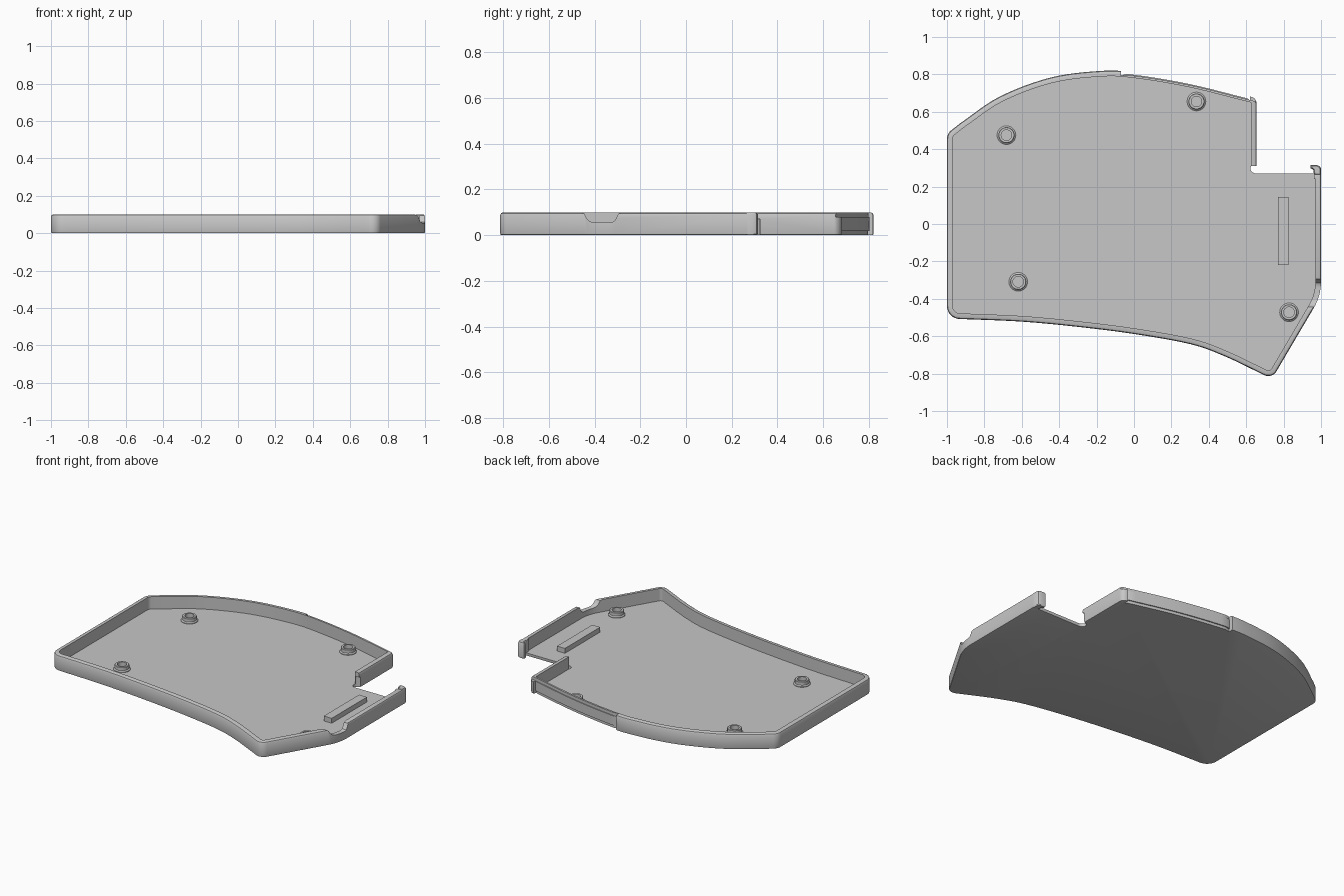
import bpy, bmesh, math
from mathutils import Vector

cube = bpy.data.objects.get("Cube")
if cube:
    bpy.data.objects.remove(cube, do_unlink=True)

HEIGHT, FLOOR, WALL = 0.1, 0.02, 0.03
COLOUR = (0.57, 0.57, 0.57, 1)

grey = bpy.data.materials.new("matte grey")
grey.use_nodes = True
grey.diffuse_color = COLOUR
grey.node_tree.nodes["Principled BSDF"].inputs["Base Color"].default_value = COLOUR


def spline(keys, steps=6):
    """Smooth curve through the key points."""
    p = [Vector(k) for k in keys]
    p = [2 * p[0] - p[1]] + p + [2 * p[-1] - p[-2]]
    out = []
    for a, b, c, d in zip(p, p[1:], p[2:], p[3:]):
        for i in range(steps):
            t = i / steps
            out.append(0.5 * (2 * b + (c - a) * t + (2 * a - 5 * b + 4 * c - d) * t * t
                              + (3 * b - a - 3 * c + d) * t ** 3))
    return out + [p[-2]]


def fillet(a, corner, b, radius, steps=8):
    """Arc rounding the corner between the directions to a and b."""
    c = Vector(corner)
    u, v = (Vector(a) - c).normalized(), (Vector(b) - c).normalized()
    half = u.angle(v) / 2
    centre = c + (u + v).normalized() * radius / math.sin(half)
    start = (c + u * radius / math.tan(half) - centre).normalized()
    end = (c + v * radius / math.tan(half) - centre).normalized()
    sweep = math.pi - 2 * half
    return [centre + radius * (start * math.sin(sweep * (1 - i / steps))
                               + end * math.sin(sweep * i / steps)) / math.sin(sweep)
            for i in range(steps + 1)]


def offset(points, d):
    """Move a counter-clockwise loop inward by d."""
    out = []
    for i, p in enumerate(points):
        e1 = (p - points[i - 1]).normalized()
        e2 = (points[(i + 1) % len(points)] - p).normalized()
        n1, n2 = Vector((-e1.y, e1.x)), Vector((-e2.y, e2.x))
        out.append(p + (n1 + n2) * d / (1 + n1.dot(n2)))
    return out


def loft(name, rings, closed=False):
    """Skin rings of 3D points, capped at both ends unless closed."""
    bm = bmesh.new()
    loops = [[bm.verts.new(p) for p in ring] for ring in rings]
    pairs = list(zip(loops, loops[1:])) + ([(loops[-1], loops[0])] if closed else [])
    for lo, hi in pairs:
        for i in range(len(lo)):
            bm.faces.new((lo[i - 1], lo[i], hi[i], hi[i - 1]))
    if not closed:
        bm.faces.new(loops[0])
        bm.faces.new(loops[-1])
    bmesh.ops.recalc_face_normals(bm, faces=bm.faces)
    mesh = bpy.data.meshes.new(name)
    bm.to_mesh(mesh)
    bm.free()
    mesh.materials.append(grey)
    ob = bpy.data.objects.new(name, mesh)
    bpy.context.collection.objects.link(ob)
    return ob


def prism(name, points, lo, hi, axis="z"):
    place = (lambda p, h: (h, p[0], p[1])) if axis == "x" else (lambda p, h: (p[0], p[1], h))
    return loft(name, [[place(p, h) for p in points] for h in (lo, hi)])


def cut(ob, cutter):
    mod = ob.modifiers.new("cut", "BOOLEAN")
    mod.operation, mod.solver, mod.object = "DIFFERENCE", "EXACT", cutter
    dg = bpy.context.evaluated_depsgraph_get()
    mesh = bpy.data.meshes.new_from_object(ob.evaluated_get(dg))
    ob.modifiers.clear()
    ob.data = mesh
    bpy.data.objects.remove(cutter, do_unlink=True)


def smooth(ob):
    bpy.ops.object.select_all(action="DESELECT")
    ob.select_set(True)
    bpy.context.view_layer.objects.active = ob
    bpy.ops.object.shade_smooth_by_angle(angle=math.radians(32))


# Outline of the tray, counter-clockwise from the front left corner
front = spline([(-0.92, -0.508), (-0.6, -0.522), (-0.3, -0.55), (0, -0.588),
                (0.3, -0.642), (0.48, -0.705), (0.66, -0.79)])
back = spline([(0.61, 0.684), (0.3, 0.761), (0, 0.811), (-0.185, 0.818), (-0.45, 0.782),
               (-0.72, 0.68), (-0.93, 0.538)])
tip, bend = (0.738, -0.828), (1, -0.383)
notch_right, notch_in, back_right = (1, 0.27), (0.655, 0.27), (0.655, 0.674)
left_back, left_front = (-1, 0.483), (-1, -0.508)
outline = (fillet(left_back, left_front, front[0], 0.07) + front[1:]
           + fillet(front[-1], tip, bend, 0.05) + fillet(tip, bend, notch_right, 0.28)
           + [Vector(notch_right), Vector(notch_in)]
           + fillet(notch_in, back_right, back[0], 0.035) + back[1:]
           + fillet(back[-1], left_back, left_front, 0.06))

# Tray: rounded wall section swept round the outline, with a flat floor
section = [(0.008, 0), (0.002, 0.002), (0, 0.008), (0, HEIGHT - 0.012), (0.004, HEIGHT - 0.004),
           (0.012, HEIGHT), (WALL, HEIGHT), (WALL, FLOOR)]
tray = loft("tray", [[(*p, z) for p in offset(outline, d)] for d, z in section])

# Open gap in the wall along the notch, and its rounded inner corner
cut(tray, prism("gap_cutter", [(0.58, 0.2), (0.963, 0.2), (0.963, 0.4), (0.7, 0.4),
                               (0.7, 0.31), (0.58, 0.31)], FLOOR, 0.2))
ring = [(0.655 + 0.032 * math.cos(a * math.pi / 12), 0.297 + 0.027 * math.sin(a * math.pi / 12))
        for a in range(24)]
cut(tray, prism("corner_cutter", ring, -0.1, FLOOR + 0.05))

# Shallow recess on the outside of the back wall, stepped at top and bottom
inner = [p for p in back if p.x > -0.06]


def recess(depth, end, lo, hi):
    curve = [Vector((-0.07, 0.808))] + inner[::-1] + [Vector((0.7, 0.662))]
    curve = [p - Vector((0.15, 1)) * depth for p in curve if p.x <= end]
    edge = curve + [Vector((end, curve[-1].y - 0.01)), Vector((end, 1)), Vector((-0.07, 1))]
    edge[0] = Vector((-0.07, edge[0].y))
    cut(tray, prism("recess_cutter", edge, lo, hi))


recess(0.013, 0.62, 0.018, 0.08)
recess(0.018, 0.7, 0.08, 0.2)
recess(0.02, 0.62, -0.1, 0.018)

# Finger dip in the right wall
dip = [(-0.46, 0.2), (-0.46, 0.1), (-0.445, 0.095), (-0.435, 0.075), (-0.42, 0.06), (-0.40, 0.055),
       (-0.33, 0.055), (-0.315, 0.06), (-0.305, 0.075), (-0.295, 0.095), (-0.28, 0.1), (-0.28, 0.2)]
cut(tray, prism("dip_cutter", dip, 0.88, 1.2, "x"))
smooth(tray)

# Rounded end of the right wall beside the notch
end = [Vector(p) for p in [(0.963, 0.26), (1, 0.26), (1, 0.295), (0.994, 0.308), (0.98, 0.315),
                           (0.945, 0.315), (0.945, 0.298), (0.958, 0.29)]]
wall_end = loft("wall_end", [[(*p, z) for p in offset(end, d)]
                             for d, z in [(0.004, 0), (0, 0.006), (0, 0.09), (0.006, HEIGHT)]])
smooth(wall_end)

# Screw bosses: flared rings with a blind hole
boss_section = [(0.05, FLOOR - 0.002), (0.05, 0.024), (0.043, 0.03), (0.043, 0.05), (0.04, 0.053),
                (0.028, 0.053), (0.028, FLOOR - 0.002)]
for i, (x, y) in enumerate([(-0.682, 0.475), (0.334, 0.655), (-0.619, -0.309), (0.829, -0.472)]):
    rings = [[(x + r * math.cos(a * math.pi / 16), y + r * math.sin(a * math.pi / 16), z)
              for a in range(32)] for r, z in boss_section]
    smooth(loft(f"screw_boss_{i + 1}", rings, closed=True))

# Support rail on the floor
rail = [(0.77, -0.218), (0.827, -0.218), (0.827, 0.145), (0.77, 0.145)]
prism("support_rail", rail, FLOOR - 0.002, 0.052)
